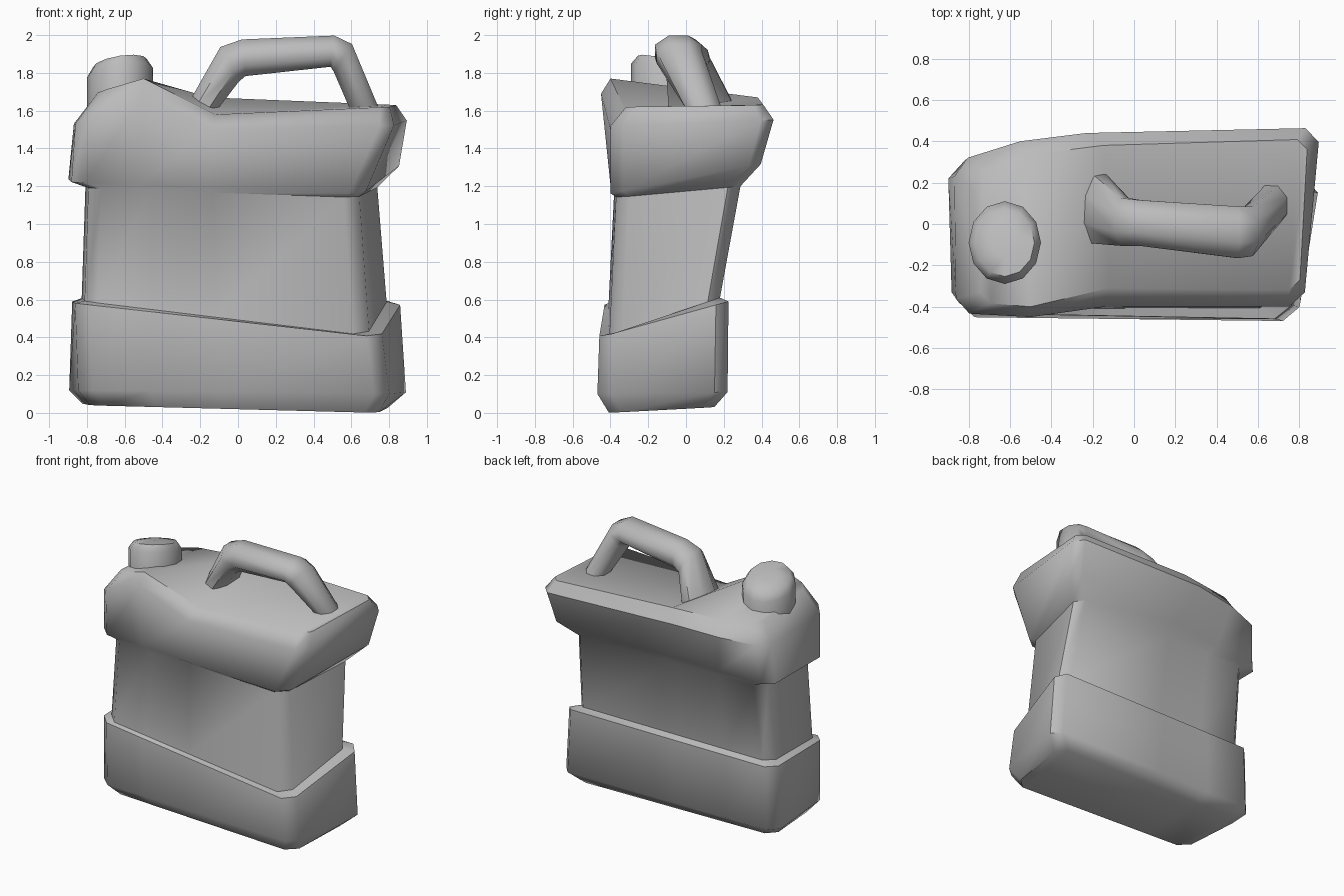
import bpy, bmesh, math
from mathutils import Vector

if "Cube" in bpy.data.objects:
    bpy.data.objects.remove(bpy.data.objects["Cube"], do_unlink=True)

plastic = bpy.data.materials.new("grey plastic")
plastic.use_nodes = True
grey = (0.5, 0.5, 0.5, 1)
plastic.diffuse_color = grey
plastic.node_tree.nodes["Principled BSDF"].inputs["Base Color"].default_value = grey


def loft(name, rings, cap=None, sharp=50):
    """Join matching closed rings of points into a capped, smooth-shaded solid."""
    bm = bmesh.new()
    loops = [[bm.verts.new(p) for p in ring] for ring in rings]
    count = len(loops[0])
    for low, high in zip(loops, loops[1:]):
        for i in range(count):
            j = (i + 1) % count
            bm.faces.new((low[i], low[j], high[j], high[i]))
    for end in (loops[0], loops[-1]):
        for face in cap or [range(count)]:
            bm.faces.new([end[i] for i in face])
    bmesh.ops.recalc_face_normals(bm, faces=bm.faces)
    mesh = bpy.data.meshes.new(name)
    bm.to_mesh(mesh)
    bm.free()
    mesh.materials.append(plastic)
    obj = bpy.data.objects.new(name, mesh)
    bpy.context.collection.objects.link(obj)
    bpy.ops.object.select_all(action="DESELECT")
    obj.select_set(True)
    bpy.context.view_layer.objects.active = obj
    bpy.ops.object.shade_smooth_by_angle(angle=math.radians(sharp))
    return obj


def add_columns(corners):
    """Insert two points along the front and back edges of a four-cornered ring."""
    fl, fr, br, bl = map(Vector, corners)
    return [fl, fl.lerp(fr, .23), fl.lerp(fr, .46), fr,
            br, bl.lerp(br, .46), bl.lerp(br, .23), bl]


def chamfer(ring, size=.07):
    """Cut the four corners of an eight-point ring, giving twelve points."""
    ring = [Vector(p) for p in ring]
    out = []
    for i, p in enumerate(ring):
        if i in (0, 3, 4, 7):
            for q in (ring[i - 1], ring[(i + 1) % 8]):
                out.append(p + (q - p).normalized() * size)
        else:
            out.append(p)
    return out


# Body: front left, front right, back right, back left of each level
levels = [
    [(-.78, -.38, .04), (.74, -.41, 0), (.8, .15, .03), (-.83, .15, .05)],
    [(-.84, -.45, .12), (.79, -.47, .1), (.9, .22, .11), (-.9, .22, .12)],
    [(-.86, -.43, .58), (.75, -.46, .4), (.87, .225, .59), (-.88, .225, .59)],
    [(-.81, -.41, .59), (.68, -.405, .41), (.8, .18, .61), (-.83, .18, .61)],
    [(-.79, -.38, 1.19), (.63, -.37, 1.14), (.75, .29, 1.2), (-.81, .25, 1.2)],
    [(-.88, -.4, 1.22), (.66, -.4, 1.16), (.87, .4, 1.32), (-.9, .29, 1.24)],
]
# Shoulder and top edge, with the raised corner beside the spout
shoulder = [(-.86, -.43, 1.53), (-.5, -.45, 1.69), (-.14, -.4, 1.5), (.82, -.4, 1.52),
            (.9, .465, 1.55), (-.23, .44, 1.58), (-.55, .4, 1.56), (-.87, .3, 1.53)]
top_edge = [(-.74, -.38, 1.7), (-.5, -.4, 1.77), (-.12, -.31, 1.58), (.8, -.32, 1.62),
            (.84, .41, 1.63), (-.15, .38, 1.67), (-.55, .33, 1.66), (-.77, .22, 1.65)]
body_cap = [(0, 1, 10, 11), (1, 2, 9, 10), (2, 3, 8, 9), (3, 4, 7, 8), (4, 5, 6, 7)]
body = [chamfer(add_columns(level)) for level in levels]
body += [chamfer(shoulder), chamfer(top_edge, .05)]
loft("container_body", body, body_cap)


# Spout cap: tilted rounded cylinder
def cap_ring(scale, height, tilt, sides=12):
    ring = []
    for i in range(sides):
        a = math.tau * i / sides
        dx, dy = .175 * scale * math.cos(a), .2 * scale * math.sin(a)
        ring.append((dx - .625, dy - .09, height + tilt * (.15 * dx - .25 * dy)))
    return ring


loft("spout_cap", [cap_ring(1, 1.58, 0), cap_ring(1, 1.8, 1),
                   cap_ring(.82, 1.85, 1), cap_ring(.35, 1.865, 1)])

# Handle: centre, direction to the inner side (x, z) and half depth
stations = [
    ((-.24, .08, 1.5), (.1, 0), .19),
    ((-.18, .08, 1.63), (.085, -.01), .18),
    ((-.045, .01, 1.845), (.05, -.095), .12),
    ((.03, .005, 1.88), (.01, -.1), .115),
    ((.5, -.04, 1.915), (-.01, -.085), .13),
    ((.555, -.035, 1.88), (-.05, -.075), .125),
    ((.665, .09, 1.62), (-.08, 0), .1),
    ((.71, .13, 1.5), (-.08, 0), .09),
]


def handle_ring(centre, inner, depth, sides=8):
    side = Vector((inner[0], 0, inner[1])) * 1.05
    back = Vector((0, depth * 1.04, 0))
    angles = [math.tau * (i + .5) / sides for i in range(sides)]
    return [Vector(centre) + side * math.cos(a) + back * math.sin(a) for a in angles]


loft("carry_handle", [handle_ring(*s) for s in stations], sharp=60)
